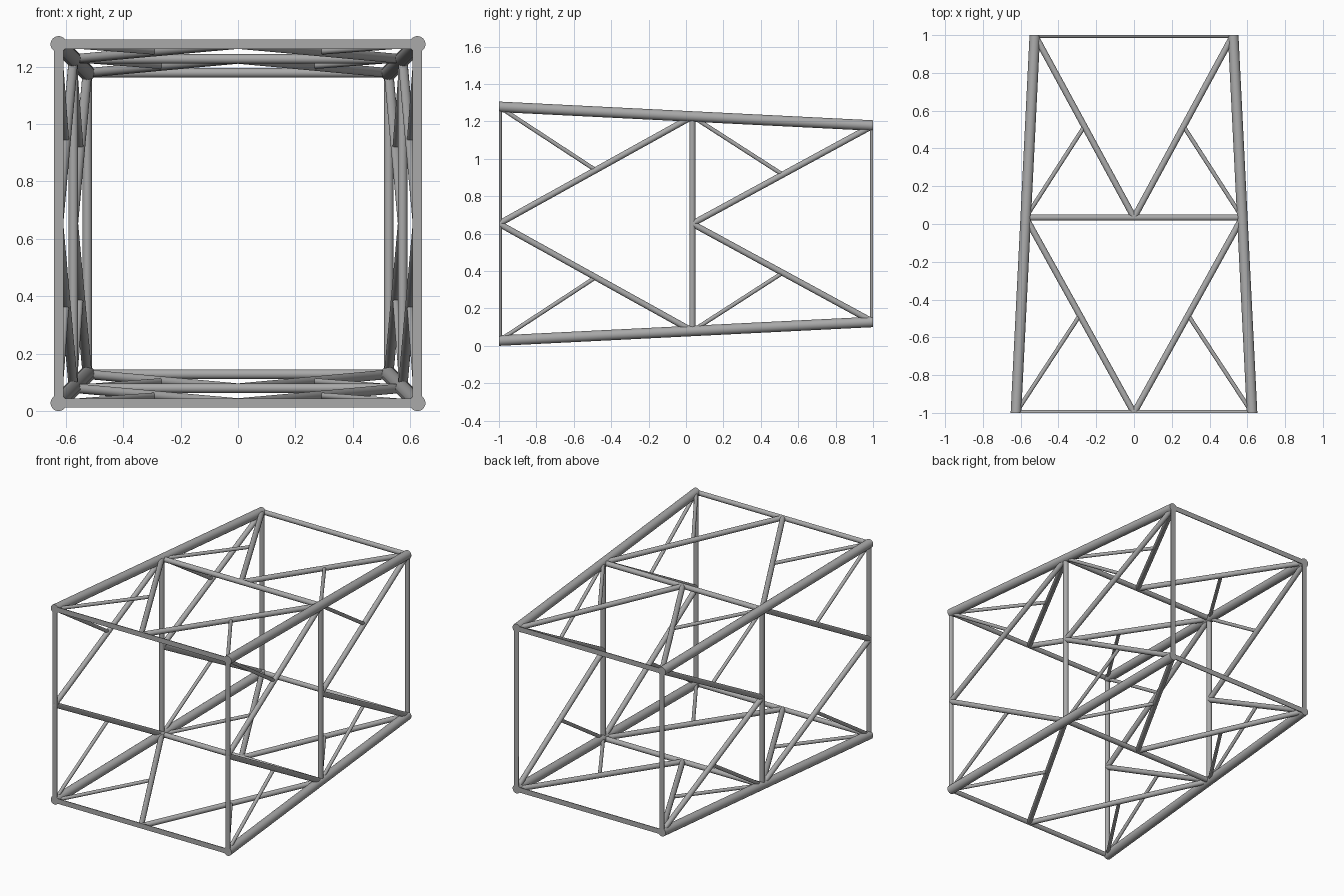
import bpy
import bmesh
import math
from mathutils import Vector, Matrix

cube = bpy.data.objects.get("Cube")
if cube:
    bpy.data.objects.remove(cube, do_unlink=True)

steel = bpy.data.materials.new("grey steel")
steel.use_nodes = True
grey = (0.4, 0.4, 0.4, 1)
steel.diffuse_color = grey
steel.node_tree.nodes["Principled BSDF"].inputs["Base Color"].default_value = grey

CENTRE_Z = 0.653
MID_Y = 0.034
LEG_R, BAR_R, BRACE_R, STRUT_R = 0.028, 0.0165, 0.0165, 0.011


def half(y):
    """Half width of the tapering square section at depth y."""
    return 0.575 - 0.05 * y


def corner(side, y):
    return Vector((side * half(y), y, half(y)))


def tube(a, b, radius, turn):
    """Round bar from a to b, trimmed flat at both ends of the truss."""
    bm = bmesh.new()
    d = b - a
    place = Matrix.Translation((a + b) / 2) @ d.to_track_quat('Z', 'Y').to_matrix().to_4x4()
    bmesh.ops.create_cone(bm, cap_ends=True, segments=24, radius1=radius,
                          radius2=radius, depth=d.length, matrix=place)
    for s in (-1, 1):
        bmesh.ops.bisect_plane(bm, geom=bm.verts[:] + bm.edges[:] + bm.faces[:],
                               dist=1e-5, plane_co=(0, s, 0), plane_no=(0, s, 0),
                               clear_outer=True)
        rim = [e for e in bm.edges if e.is_boundary]
        if rim:
            bmesh.ops.holes_fill(bm, edges=rim, sides=0)
    bmesh.ops.recalc_face_normals(bm, faces=bm.faces[:])
    bm.transform(Matrix.Translation((0, 0, CENTRE_Z)) @ Matrix.Rotation(turn, 4, 'Y'))
    return bm


def build(name, bars, radius, turn):
    mesh = bpy.data.meshes.new(name)
    joined = bmesh.new()
    for a, b in bars:
        bm = tube(a, b, radius, turn)
        part = bpy.data.meshes.new("part")
        bm.to_mesh(part)
        bm.free()
        joined.from_mesh(part)
        bpy.data.meshes.remove(part)
    joined.to_mesh(mesh)
    joined.free()
    mesh.materials.append(steel)
    obj = bpy.data.objects.new(name, mesh)
    bpy.context.collection.objects.link(obj)
    bpy.ops.object.select_all(action='DESELECT')
    obj.select_set(True)
    bpy.context.view_layer.objects.active = obj
    bpy.ops.object.shade_smooth_by_angle(angle=math.radians(40))


# Each of the four sides is the top side turned about the long axis
for i, side_name in enumerate(("top", "left", "bottom", "right")):
    turn = i * math.pi / 2

    # Corner chord, run past both ends so it is trimmed flat
    build(side_name + "_chord", [(corner(1, -1.1), corner(1, 1.1))], LEG_R, turn)

    # Cross bars of the front, middle and back frames
    build(side_name + "_cross_bars",
          [(corner(-1, y), corner(1, y)) for y in (-1, MID_Y, 1)], BAR_R, turn)

    # V braces and the thin struts to their midpoints
    braces, struts = [], []
    for y0, y1 in ((-1, MID_Y), (MID_Y, 1)):
        apex = Vector((0, y0, half(y0)))
        for s in (-1, 1):
            end = corner(s, y1)
            braces.append((apex, end))
            struts.append((corner(s, y0), (apex + end) / 2))
    build(side_name + "_braces", braces, BRACE_R, turn)
    build(side_name + "_struts", struts, STRUT_R, turn)
